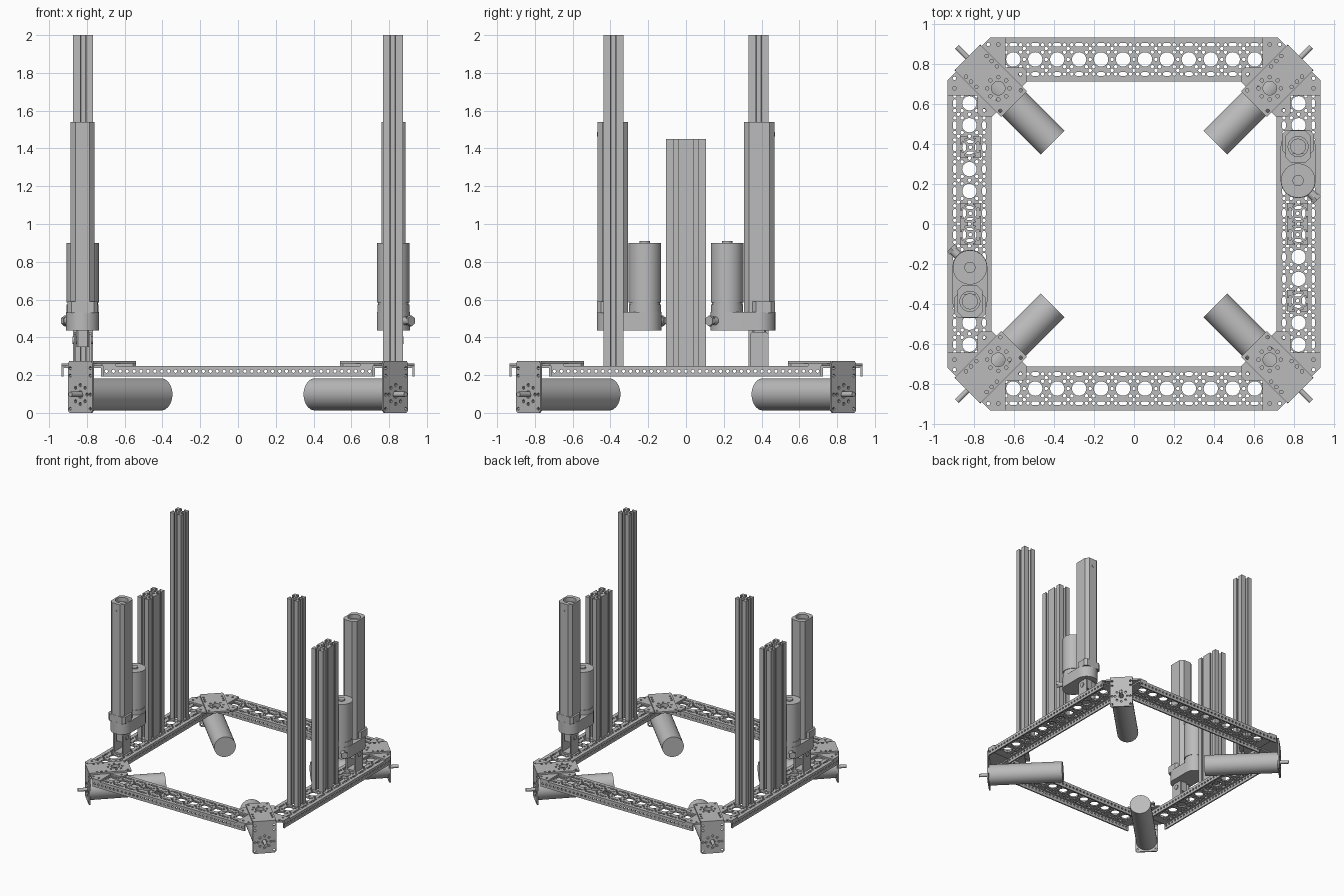
import bpy, bmesh, math
from mathutils import Matrix

cube = bpy.data.objects.get("Cube")
if cube:
    bpy.data.objects.remove(cube)

grey = bpy.data.materials.new("plain_grey")
grey.use_nodes = True
grey.diffuse_color = (0.5, 0.5, 0.5, 1)
grey.node_tree.nodes["Principled BSDF"].inputs["Base Color"].default_value = (0.5, 0.5, 0.5, 1)

T = 0.0115      # sheet metal thickness
PITCH = 0.11    # main hole spacing
GRID = PITCH / 3
DECK = 0.248    # top of the channels


def at(x, y, z):
    return Matrix.Translation((x, y, z))


def turn(deg, axis='Z'):
    return Matrix.Rotation(math.radians(deg), 4, axis)


ALONG_X = turn(90, 'Y')    # extrude along +x; profile is (-z, y)
ALONG_Y = turn(90, 'X')    # extrude along -y; profile is (x, z)


def circle(x, y, r, n=10):
    return [(x + r * math.cos(2 * math.pi * i / n), y + r * math.sin(2 * math.pi * i / n)) for i in range(n)]


def slot(x0, y0, x1, y1, r, n=12):
    """Rounded bar between two points."""
    a = math.atan2(y1 - y0, x1 - x0) + math.pi / 2
    arc = lambda x, y, s: [(x + r * math.cos(s + math.pi * i / n), y + r * math.sin(s + math.pi * i / n))
                           for i in range(n + 1)]
    return arc(x0, y0, a) + arc(x1, y1, a + math.pi)


def box(w, h, c=0.0):
    """Rectangle with half sizes w, h and optional chamfer."""
    if not c:
        return [(-w, -h), (w, -h), (w, h), (-w, h)]
    return [(c - w, -h), (w - c, -h), (w, c - h), (w, h - c), (w - c, h), (c - w, h), (-w, h - c), (-w, c - h)]


def ring(x, y, radius, r, n=8):
    return [circle(px, py, r, 8) for px, py in circle(x, y, radius, n)]


def prism(name, loops, length, place, turns):
    """Extrude an outline with holes, then repeat it at several turns about z."""
    cu = bpy.data.curves.new(name, 'CURVE')
    cu.dimensions = '2D'
    cu.fill_mode = 'BOTH'
    cu.extrude = length / 2
    for loop in loops:
        sp = cu.splines.new('POLY')
        sp.points.add(len(loop) - 1)
        for p, (x, y) in zip(sp.points, loop):
            p.co = (x, y, 0, 1)
        sp.use_cyclic_u = True
    tmp = bpy.data.objects.new(name + "_profile", cu)
    bpy.context.scene.collection.objects.link(tmp)
    dg = bpy.context.evaluated_depsgraph_get()
    me = bpy.data.meshes.new_from_object(tmp.evaluated_get(dg))
    bpy.data.objects.remove(tmp)
    bpy.data.curves.remove(cu)
    me.name = name
    bm = bmesh.new()
    bm.from_mesh(me)
    bmesh.ops.remove_doubles(bm, verts=bm.verts, dist=1e-5)
    bm.transform(place @ at(0, 0, length / 2))
    bmesh.ops.recalc_face_normals(bm, faces=bm.faces)
    for f in bm.faces:
        f.smooth = True
        f.material_index = 0
    for e in bm.edges:
        e.smooth = len(e.link_faces) == 2 and e.calc_face_angle(0) < math.radians(32)
    bm.to_mesh(me)
    bm.free()
    me.materials.clear()
    me.materials.append(grey)
    for i, deg in enumerate(turns):
        ob = bpy.data.objects.new(f"{name}_{i + 1}", me)
        ob.matrix_world = turn(deg)
        bpy.context.scene.collection.objects.link(ob)


SIDES = (0, 90, 180, 270)
CORNERS = (45, 135, 225, 315)
PAIR = (0, 180)

# Perforated channels, open downward
half = 6.5 * PITCH
holes = []
for i in range(12):
    cx = (i - 5.5) * PITCH
    holes.append(circle(cx, 0, 0.036, 20))
    for s in (-1, 1):
        holes += [circle(cx + k * GRID, s * GRID, 0.009, 8) for k in (-1, 1)]
        holes += [circle(cx + k * GRID, s * 2 * GRID, 0.009, 8) for k in (-1, 1)]
        holes.append(slot(cx - 0.012, s * 2 * GRID, cx + 0.012, s * 2 * GRID, 0.009, 4))
for i in range(11):
    cx = (i - 5) * PITCH
    holes += [circle(cx, y, 0.009, 8) for y in (-GRID * 1.5, 0, GRID * 1.5)]
prism("channel_web", [box(half, 0.11)] + holes, T, at(0, -0.825, DECK - T), SIDES)
flange_holes = [circle((i - 19) * GRID, 0, 0.009, 8) for i in range(39)]
for label, y in (("outer", -0.935 + T), ("inner", -0.715)):
    prism(f"channel_{label}_flange", [box(half, 0.0275)] + flange_holes, T, at(0, y, DECK - 0.0275) @ ALONG_Y, SIDES)

# Corner gussets
edge = [(0.72, 0.935), (0.645, 0.935), (0.645, 0.785), (0.555, 0.785), (0.54, 0.77), (0.54, 0.71)]
gusset = edge + [(y, x) for x, y in reversed(edge)]
gusset_holes = [circle(0.68, 0.68, 0.035, 20)]
for a, b in ((0.68, 0.9), (0.73, 0.9), (0.57, 0.75)):
    gusset_holes += [circle(a, b, 0.009, 8), circle(b, a, 0.009, 8)]
prism("corner_gusset", [gusset] + gusset_holes, 0.013, at(0, 0, DECK), SIDES)

# Motor brackets: top plate and vertical face
top = [box(0.166, 0.092, 0.006), circle(-0.053, 0, 0.034, 20)] + ring(-0.053, 0, 0.056, 0.009)
top += [circle(x, s * 0.073, 0.009, 8) for s in (-1, 1) for x in (-0.14, 0.03, 0.067, 0.103)]
prism("bracket_top", top, 0.014, at(1.015, 0, 0.261), CORNERS)
face = [box(0.137, 0.092, 0.012), circle(0.04, 0, 0.02, 16)] + ring(0.04, 0, 0.05, 0.009)
face += [circle(z, s * 0.075, 0.009, 8) for s in (-1, 1) for z in (-0.1, -0.06, 0.04, 0.115)]
prism("bracket_face", face, T, at(1.17, 0, 0.137) @ ALONG_X, CORNERS)

# Drive motors and shafts
prism("drive_motor", [circle(0, 0, 0.085, 40)], 0.594, at(0.576, 0, 0.098) @ ALONG_X, CORNERS)
prism("motor_shaft", [circle(0, 0, 0.014, 16)], 0.09, at(1.165, 0, 0.098) @ ALONG_X, CORNERS)

# Slotted upright rails
quarter = [(0.053, 0.053), (0.014, 0.053), (0.014, 0.043), (0.026, 0.043), (0.026, 0.034), (0.012, 0.022)]
quarter += [(-x, y) for x, y in reversed(quarter[1:])]
rail = []
for k in range(4):
    for x, y in quarter:
        for _ in range(k):
            x, y = -y, x
        rail.append((x, y))
rail_loops = [rail, circle(0, 0, 0.009, 10)]
prism("tall_rail", rail_loops, 2 - DECK, at(0.82, -0.385, DECK), PAIR)
for label, y in (("front", -0.053), ("back", 0.053)):
    prism(f"double_rail_{label}", rail_loops, 1.45 - DECK, at(0.82, y, DECK), PAIR)

# Linear actuators
AX, AY, MY = 0.8225, 0.388, 0.2175
prism("actuator_tube", [box(0.063, 0.08, 0.026), circle(0, 0, 0.05, 32)], 1.01, at(AX, AY, 0.53), PAIR)
prism("actuator_rod", [circle(0, 0, 0.04, 24)], 0.98, at(AX, AY, 0.53), PAIR)
prism("actuator_housing", [slot(AX, MY, AX, AY - 0.003, 0.0875, 20)], 0.1, at(0, 0, 0.435), PAIR)
prism("actuator_collar", [box(0.08, 0.06, 0.02)], 0.06, at(AX, 0.41, 0.53), PAIR)
prism("lift_motor_base", [circle(0, 0, 0.085, 40)], 0.04, at(AX, MY, 0.535), PAIR)
prism("lift_motor_groove", [circle(0, 0, 0.081, 40)], 0.02, at(AX, MY, 0.57), PAIR)
prism("lift_motor_can", [circle(0, 0, 0.086, 40)], 0.315, at(AX, MY, 0.585), PAIR)
prism("lift_motor_cap", [circle(0, 0, 0.028, 24)], 0.012, at(AX, MY, 0.899), PAIR)
gland = at(AX, MY, 0.487) @ turn(-45)
prism("cable_gland", [circle(0, 0, 0.022, 16)], 0.06, gland @ at(0.075, 0, 0) @ ALONG_X, PAIR)
prism("cable_gland_nut", [circle(0, 0, 0.029, 6)], 0.018, gland @ at(0.118, 0, 0) @ ALONG_X, PAIR)
prism("tube_screw", [circle(0, 0, 0.012, 12)], 0.004, at(AX, AY + 0.083, 1.475) @ ALONG_Y, PAIR)

# Actuator feet: rod eye, clevis and pin
prism("rod_eye", [box(0.033, 0.035, 0.008)], 0.09, at(AX, AY, 0.35), PAIR)
for label, x in (("inner", -0.047), ("outer", 0.035)):
    prism(f"clevis_{label}_leg", [box(0.09, 0.05, 0.012)], 0.012, at(AX + x, AY, 0.338) @ ALONG_X, PAIR)
prism("clevis_base", [box(0.047, 0.05)], 0.012, at(AX, AY, DECK), PAIR)
prism("clevis_pin", [circle(0, 0, 0.02, 16)], 0.108, at(AX - 0.054, AY, 0.385) @ ALONG_X, PAIR)
